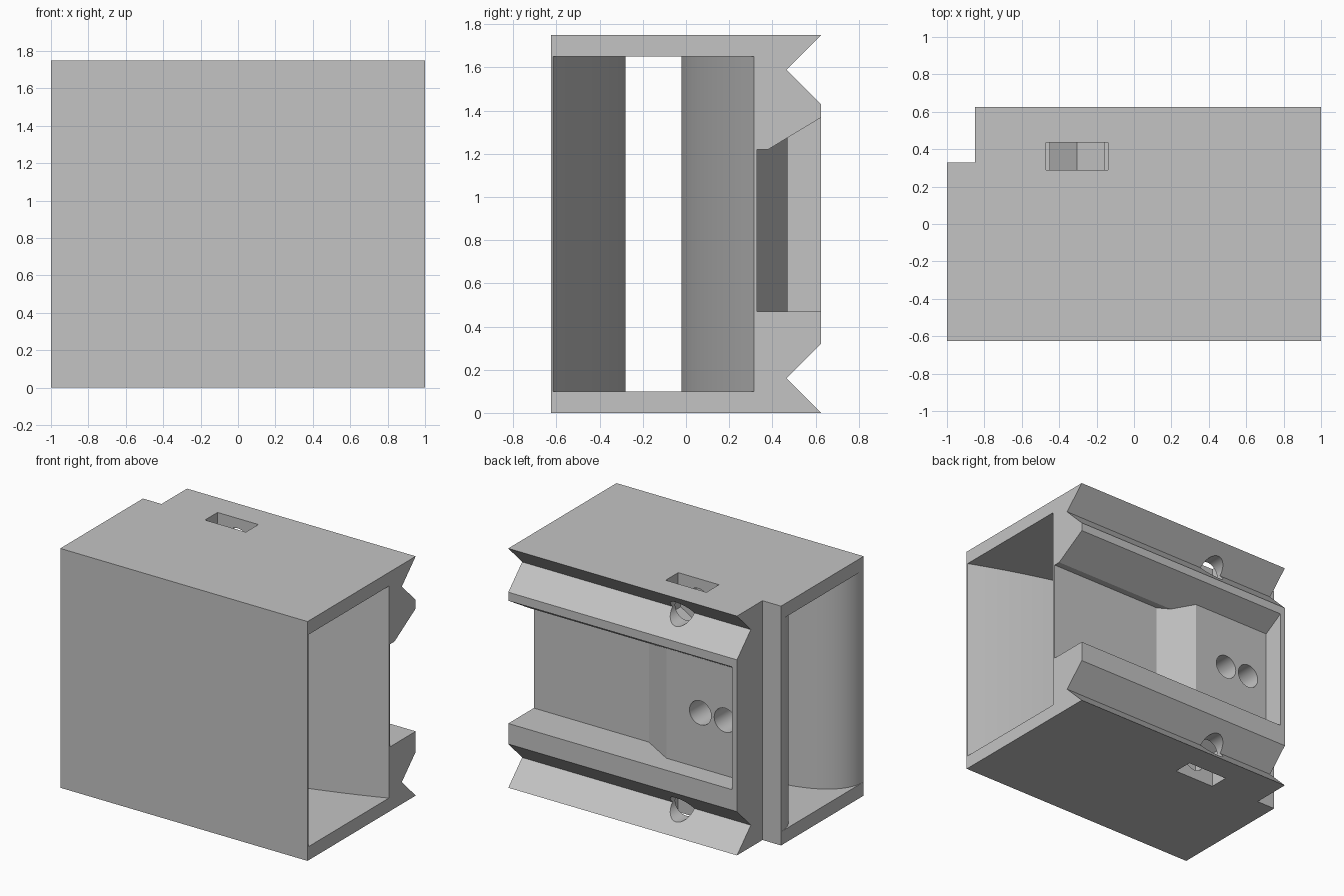
import bpy, bmesh, math
from mathutils import Vector

if "Cube" in bpy.data.objects:
    bpy.data.objects.remove(bpy.data.objects["Cube"], do_unlink=True)

grey = bpy.data.materials.new("plain_grey")
grey.use_nodes = True
colour = (0.55, 0.55, 0.55, 1)
grey.diffuse_color = colour
grey.node_tree.nodes["Principled BSDF"].inputs["Base Color"].default_value = colour

HEIGHT = 1.75
MID = HEIGHT / 2


def prism(name, profile, axis, lo, hi):
    """Extrude a flat profile along x (y,z pairs), y (x,z pairs) or z (x,y pairs)."""
    def place(p, d):
        return {"x": (d, p[0], p[1]), "y": (p[0], d, p[1]), "z": (p[0], p[1], d)}[axis]
    bm = bmesh.new()
    face = bm.faces.new([bm.verts.new(place(p, lo)) for p in profile])
    top = bmesh.ops.extrude_face_region(bm, geom=[face])
    shift = Vector(place((0, 0), hi - lo))
    bmesh.ops.translate(bm, vec=shift,
                        verts=[g for g in top["geom"] if isinstance(g, bmesh.types.BMVert)])
    bmesh.ops.recalc_face_normals(bm, faces=bm.faces)
    mesh = bpy.data.meshes.new(name)
    bm.to_mesh(mesh)
    bm.free()
    mesh.materials.append(grey)
    obj = bpy.data.objects.new(name, mesh)
    bpy.context.collection.objects.link(obj)
    return obj


def boolean(target, tool, operation="DIFFERENCE"):
    """Apply one boolean and discard the tool."""
    mod = target.modifiers.new("cut", "BOOLEAN")
    mod.operation, mod.object, mod.solver = operation, tool, "EXACT"
    bpy.ops.object.select_all(action="DESELECT")
    bpy.context.view_layer.objects.active = target
    target.select_set(True)
    bpy.ops.object.modifier_apply(modifier=mod.name)
    bpy.data.objects.remove(tool, do_unlink=True)


def circle(x, z, r, n=32):
    return [(x + r * math.cos(math.tau * i / n), z + r * math.sin(math.tau * i / n))
            for i in range(n)]


def rect(a, b, c, d):
    return [(a, c), (b, c), (b, d), (a, d)]


# Housing: block with a stepped rear corner
housing = prism("housing", [(-1, -.625), (1, -.625), (1, .625), (-.85, .625),
                            (-.85, .33), (-1, .33)], "z", 0, HEIGHT)

# Flow channel: two facing aerofoil halves, blunt nose at -x
def bulge(t):
    return 3.43 * (.2969 * math.sqrt(t) - .126 * t - .3516 * t**2 + .2843 * t**3 - .1015 * t**4)

steps = [(i / 40) ** 2 for i in range(41)]
wall = [(-1.1, 0)] + [(2 * t - 1, bulge(t)) for t in steps] + [(1.1, bulge(1))]
front = [(x, -.623 + b) for x, b in wall]
back = [(x, .322 - b) for x, b in reversed(wall)]
boolean(housing, prism("channel_cutter", front + back, "z", .1, HEIGHT - .1))

# Rear pocket: plan with a ramp up to a raised pad, sloped upper lip
pocket = prism("pocket_cutter", [(1.1, .7), (1.1, .33), (.07, .33), (-.17, .47),
                                 (-.81, .47), (-.81, .7)], "z", .3, 1.5)
lip = prism("pocket_lip", [(.2, .47), (.7, .47), (.7, 1.413), (.38, 1.22), (.2, 1.22)],
            "x", -1.2, 1.2)
boolean(pocket, lip, "INTERSECT")
boolean(housing, pocket)

# Counterbored screw holes in the pad
for x in (-.445, -.645):
    boolean(housing, prism("bore_cutter", circle(x, MID, .088), "y", .27, .55))
    boolean(housing, prism("screw_cutter", circle(x, MID, .045), "y", -.2, .4))

# Upper and lower rails: V grooves, nut slots and bolt holes
for side in (1, -1):
    def flip(points):
        return [(a, MID + side * (z - MID)) for a, z in points]
    boolean(housing, prism("groove_cutter", flip([(.465, 1.59), (.665, 1.39), (.665, 1.79)]),
                           "x", -1.2, 1.2))
    slot = [(-.47, 1.85), (-.47, 1.6), (-.45, 1.6), (-.45, 1.505), (-.305, 1.42),
            (-.16, 1.505), (-.16, 1.6), (-.14, 1.6), (-.14, 1.85)]
    boolean(housing, prism("nut_slot_cutter", flip(slot), "y", .29, .435))
    boolean(housing, prism("bolt_cutter", flip(circle(-.305, 1.59, .088)), "y", .2, .7))

bpy.ops.object.select_all(action="DESELECT")
housing.select_set(True)
bpy.context.view_layer.objects.active = housing
bpy.ops.object.shade_smooth_by_angle(angle=math.radians(25))
